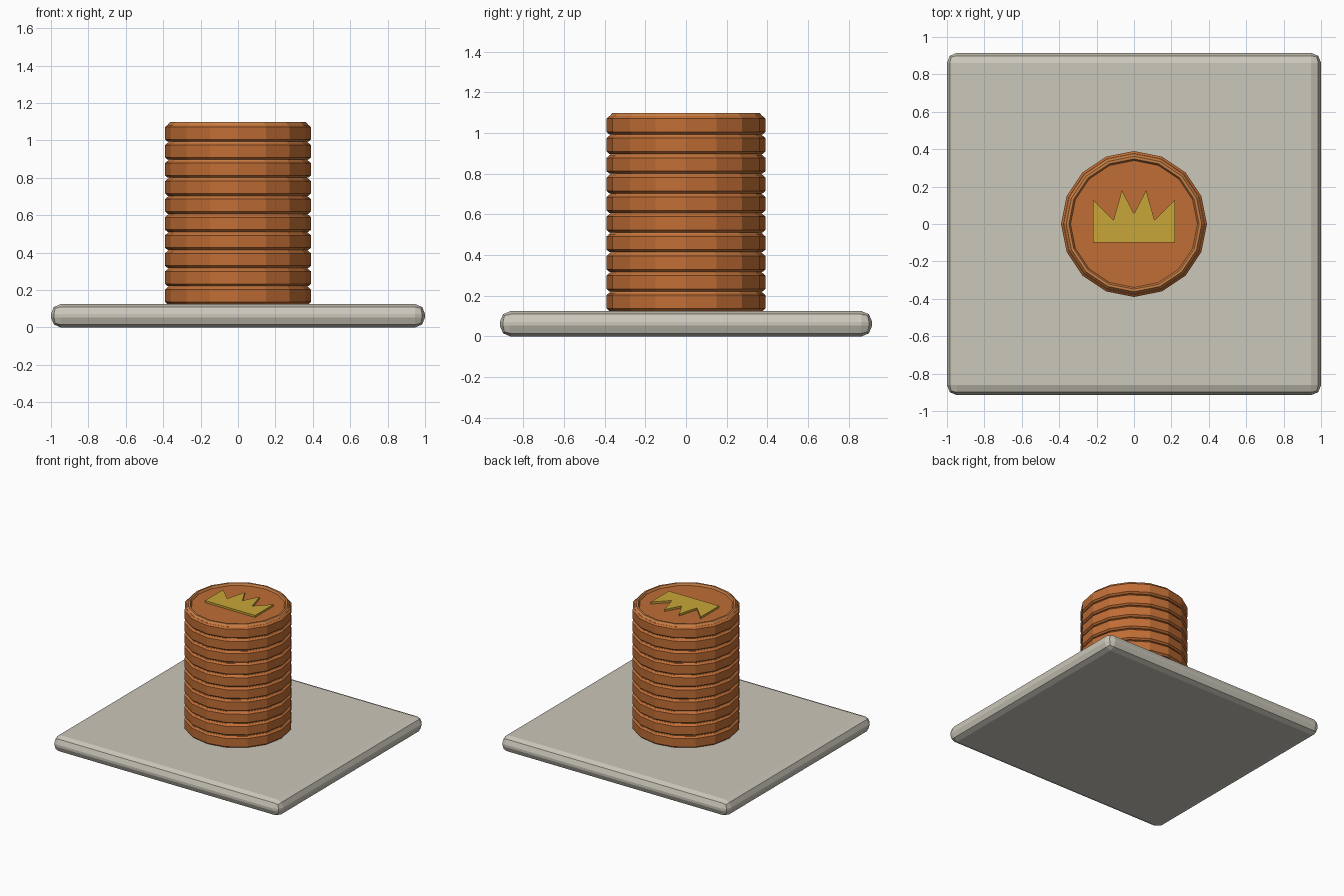
import bpy
import bmesh
import math

if "Cube" in bpy.data.objects:
    bpy.data.objects.remove(bpy.data.objects["Cube"])

SIDES = 16


def material(name, color):
    m = bpy.data.materials.new(name)
    m.diffuse_color = (*color, 1)
    m.use_nodes = True
    m.node_tree.nodes["Principled BSDF"].inputs["Base Color"].default_value = m.diffuse_color
    return m


STONE = material("pale stone", (0.60, 0.57, 0.49))
COPPER = material("copper", (0.53, 0.155, 0.036))
RIM = material("light copper", (0.58, 0.21, 0.06))
GOLD = material("gold", (0.58, 0.38, 0.04))


def finish(name, bm, mat):
    bmesh.ops.recalc_face_normals(bm, faces=bm.faces)
    mesh = bpy.data.meshes.new(name)
    bm.to_mesh(mesh)
    bm.free()
    mesh.materials.append(mat)
    obj = bpy.data.objects.new(name, mesh)
    bpy.context.collection.objects.link(obj)
    return obj


def lathe(name, profile, z, mat, ring=False):
    """Turn (radius, height) points around z; cap the ends or close the ring."""
    bm = bmesh.new()
    loops = []
    for r, h in profile:
        angles = [2 * math.pi * i / SIDES for i in range(SIDES)]
        loops.append([bm.verts.new((r * math.cos(a), r * math.sin(a), z + h))
                      for a in angles])
    pairs = list(zip(loops, loops[1:]))
    if ring:
        pairs.append((loops[-1], loops[0]))
    else:
        bm.faces.new(loops[0])
        bm.faces.new(loops[-1])
    for a, b in pairs:
        for i in range(SIDES):
            j = (i + 1) % SIDES
            bm.faces.new((a[i], a[j], b[j], b[i]))
    return finish(name, bm, mat)


# Square plinth with rounded edges
bm = bmesh.new()
bmesh.ops.create_cube(bm, size=1)
for v in bm.verts:
    v.co = (v.co.x * 2.0, v.co.y * 1.83, (v.co.z + 0.5) * 0.125)
bmesh.ops.bevel(bm, geom=bm.edges[:], offset=0.053, segments=2,
                profile=0.5, affect='EDGES')
finish("base_plate", bm, STONE)

# Stack of bevelled coins, each with a raised rim on top
COINS, PITCH, START, THICK = 10, 0.0965, 0.125, 0.09
body = [(0.377, 0), (0.39, 0.012), (0.39, THICK - 0.012), (0.377, THICK)]
rim = [(0.377, THICK - 0.002), (0.362, THICK + 0.016),
       (0.348, THICK + 0.016), (0.338, THICK - 0.002)]
for k in range(COINS):
    z = START + k * PITCH
    lathe(f"coin_{k + 1}", body, z, COPPER)
    lathe(f"coin_rim_{k + 1}", rim, z, RIM, ring=True)

# Crown emblem lying on the top coin
top = START + (COINS - 1) * PITCH + THICK
outline = [(-0.22, -0.10), (0.22, -0.10), (0.22, 0.13), (0.11, 0.02),
           (0.065, 0.18), (0, 0.055), (-0.065, 0.18), (-0.11, 0.02),
           (-0.22, 0.13)]
bm = bmesh.new()
face = bm.faces.new([bm.verts.new((x, y, top - 0.003)) for x, y in outline])
ext = bmesh.ops.extrude_face_region(bm, geom=[face])
for v in ext["geom"]:
    if isinstance(v, bmesh.types.BMVert):
        v.co.z += 0.019
finish("crown_emblem", bm, GOLD)
